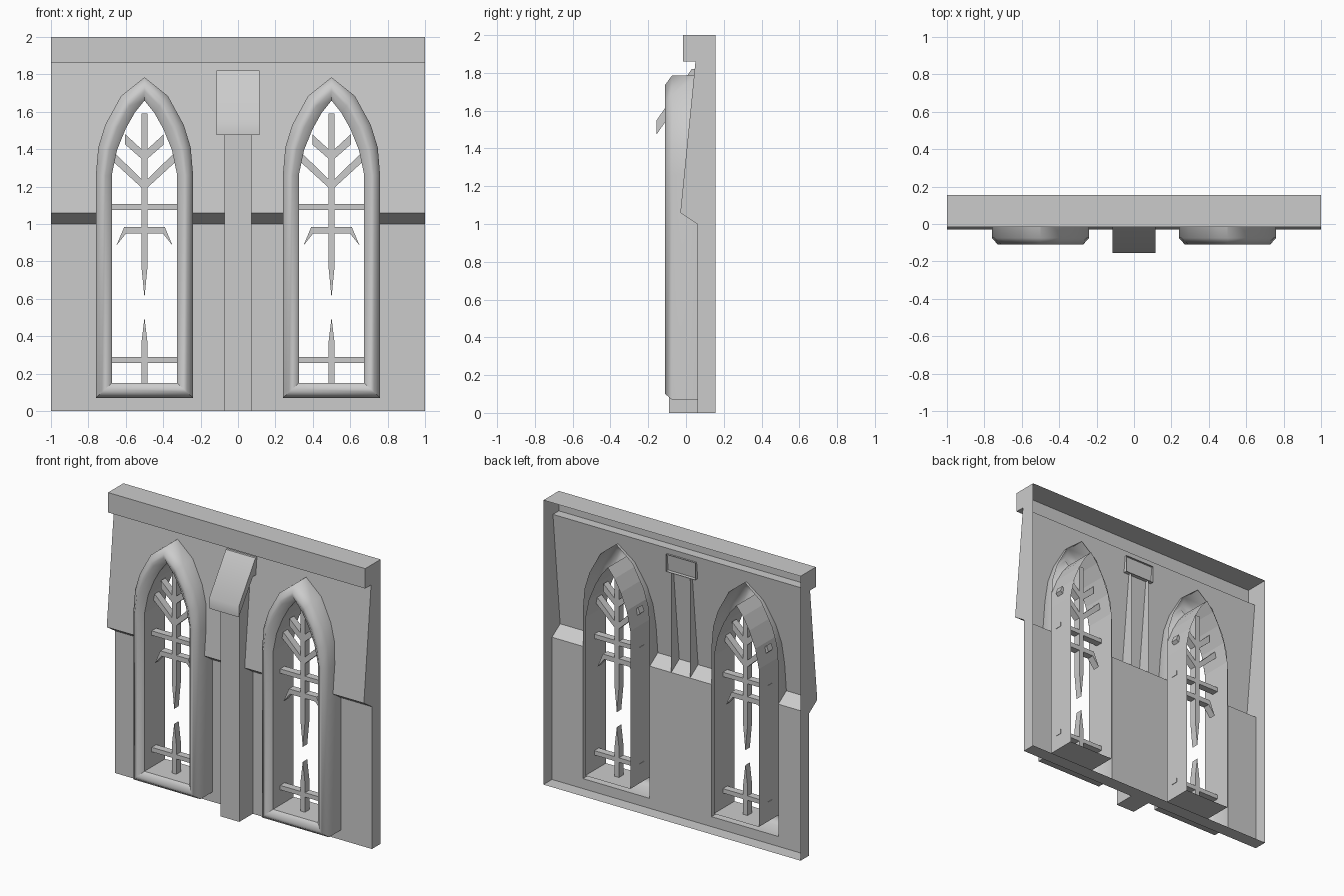
import bpy, bmesh, math
from mathutils import Vector

cube = bpy.data.objects.get("Cube")
if cube:
    bpy.data.objects.remove(cube, do_unlink=True)

stone = bpy.data.materials.new("grey_stone")
stone.use_nodes = True
stone.diffuse_color = (0.6, 0.6, 0.6, 1)
stone.node_tree.nodes["Principled BSDF"].inputs["Base Color"].default_value = (0.6, 0.6, 0.6, 1)

BACK, FACE = 0.155, 0.06      # rear rim and lower wall face (y)


def finish(name, bm, smooth=0):
    """Turn a bmesh into a named stone object, smooth below the given angle."""
    bmesh.ops.recalc_face_normals(bm, faces=bm.faces)
    mesh = bpy.data.meshes.new(name)
    bm.to_mesh(mesh)
    bm.free()
    mesh.materials.append(stone)
    if smooth:
        for p in mesh.polygons:
            p.use_smooth = True
        mesh.set_sharp_from_angle(angle=math.radians(smooth))
    obj = bpy.data.objects.new(name, mesh)
    bpy.context.collection.objects.link(obj)
    return obj


def open_extrusion(name, profile, half, skip=(), smooth=0):
    """Extrude an open (y, z) profile along x, with end faces and an open back."""
    bm = bmesh.new()
    ends = [[bm.verts.new((x, y, z)) for y, z in profile] for x in (-half, half)]
    for i in range(len(profile) - 1):
        if i not in skip:
            bm.faces.new((ends[0][i], ends[0][i + 1], ends[1][i + 1], ends[1][i]))
    for end in ends:
        bm.faces.new(end)
    return finish(name, bm, smooth)


def prism(bm, outline, cx, y0=0.005, y1=0.055):
    """Add a closed prism from an (x, z) outline."""
    rings = [[bm.verts.new((cx + x, y, z)) for x, z in outline] for y in (y0, y1)]
    n = len(outline)
    for ring in rings:
        bm.faces.new(ring)
    for i in range(n):
        j = (i + 1) % n
        bm.faces.new((rings[0][i], rings[0][j], rings[1][j], rings[1][i]))


def mirrored(half):
    """Complete a half outline that ends on the centre line."""
    return half + [(-x, z) for x, z in reversed(half[:-1])]


# Pointed arch outlines
INNER = mirrored([(0.175, 0.15), (0.175, 1.26), (0.147, 1.395), (0.1, 1.51),
                  (0.052, 1.595), (0, 1.66)])
OUTER = mirrored([(0.26, 0.07), (0.26, 1.26), (0.247, 1.41), (0.21, 1.53),
                  (0.125, 1.685), (0, 1.785)])


def loft(name, cx, section, smooth=0):
    """Sweep (blend, y) section points around the arch, inner to outer."""
    bm = bmesh.new()
    rings = []
    for t, y in section:
        rings.append([bm.verts.new((cx + a[0] + t * (b[0] - a[0]), y, a[1] + t * (b[1] - a[1])))
                      for a, b in zip(INNER, OUTER)])
    n = len(INNER)
    for r, s in zip(rings, rings[1:]):
        for i in range(n):
            j = (i + 1) % n
            bm.faces.new((r[i], r[j], s[j], s[i]))
    return finish(name, bm, smooth)


# Wall shell: floor, ends, cornice and top
PROFILE = [(BACK, 0), (FACE, 0), (FACE, 1.0), (-0.03, 1.06), (0.05, 1.86),
           (-0.015, 1.86), (-0.015, 2), (BACK, 2)]
open_extrusion("wall_shell", PROFILE, 1, skip=(1, 2, 3))

# Front wall with two arched openings, bent along the profile
WALL = PROFILE[1:5]


def wall_y(z):
    for (ya, za), (yb, zb) in zip(WALL, WALL[1:]):
        if z <= zb + 1e-5:
            return ya + (yb - ya) * (z - za) / (zb - za)
    return WALL[-1][0]


bm = bmesh.new()
holes = [[(cx + x, z) for x, z in OUTER] for cx in (-0.5, 0.5)]
for loop in [[(-1, 0), (1, 0), (1, 1.86), (-1, 1.86)]] + holes:
    vs = [bm.verts.new((x, 0, z)) for x, z in loop]
    for i, v in enumerate(vs):
        bm.edges.new((v, vs[(i + 1) % len(vs)]))
bmesh.ops.triangle_fill(bm, use_beauty=True, use_dissolve=False, edges=bm.edges[:],
                        normal=Vector((0, -1, 0)))
for _, z in WALL[1:3]:
    bmesh.ops.bisect_plane(bm, geom=bm.verts[:] + bm.edges[:] + bm.faces[:], dist=1e-5,
                           plane_co=(0, 0, z), plane_no=(0, 0, 1))
for v in bm.verts:
    v.co.y = wall_y(v.co.z)
finish("front_wall", bm)

# Central pilaster and its sloping cap
open_extrusion("pilaster", [(FACE, 0), (-0.09, 0), (-0.09, 1.57), (0, 1.7), (FACE, 1.7)],
               0.073, skip=(2, 3))
open_extrusion("pilaster_cap", [(FACE, 1.7), (0, 1.7), (-0.155, 1.475), (-0.155, 1.55),
                                (0.03, 1.82), (FACE, 1.82)], 0.115, smooth=40)

# Windows: rounded frame, deep jamb and broken tracery
ARMS = [
    [(0, 1.18), (0.18, 1.345), (0.165, 1.385), (0, 1.225)],
    [(0, 1.335), (0.103, 1.425), (0.103, 1.48), (0, 1.385)],
    [(0, 0.95), (0.098, 0.95), (0.15, 0.885), (0.108, 0.985), (0, 0.985)],
]
for side, cx in (("right", -0.5), ("left", 0.5)):
    loft(side + "_window_frame", cx,
         [(0, -0.075), (0.4, -0.11), (0.62, -0.11), (1, -0.075), (1, FACE)], smooth=50)
    loft(side + "_window_jamb", cx, [(0, -0.075), (0, BACK)])

    bm = bmesh.new()
    prism(bm, mirrored([(0.017, 1.59), (0.017, 0.78), (0, 0.605)]), cx)
    prism(bm, mirrored([(0.017, 0.15), (0.017, 0.36), (0, 0.5)]), cx)
    for z in (0.257, 1.076):
        prism(bm, [(-0.178, z), (0.178, z), (0.178, z + 0.031), (-0.178, z + 0.031)], cx)
    for arm in ARMS:
        for s in (-1, 1):
            prism(bm, [(s * x, z) for x, z in arm], cx)
    finish(side + "_window_tracery", bm)
